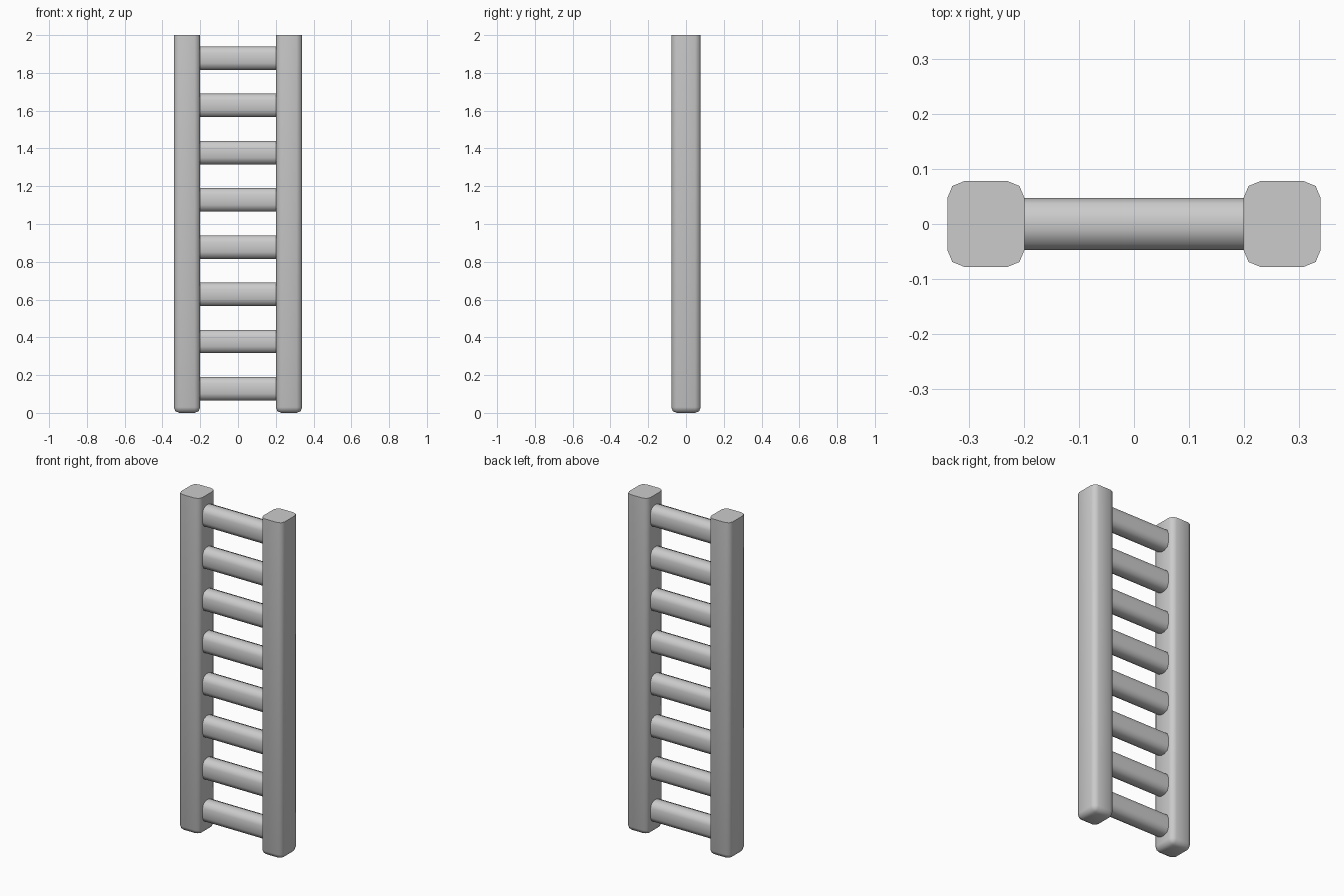
import bpy, bmesh
from math import radians
from mathutils import Vector

if "Cube" in bpy.data.objects:
    bpy.data.objects.remove(bpy.data.objects["Cube"])


def rounded_bar(name, lo, hi, radius, keep):
    """Box from lo to hi with the edges chosen by keep(v1, v2) rounded in two steps."""
    lo, hi = Vector(lo), Vector(hi)
    bm = bmesh.new()
    bmesh.ops.create_cube(bm, size=1)
    for v in bm.verts:
        v.co = Vector([(a + b) / 2 + c * (b - a) for a, b, c in zip(lo, hi, v.co)])
    edges = [e for e in bm.edges if keep(e.verts[0].co, e.verts[1].co)]
    bmesh.ops.bevel(bm, geom=edges, offset=radius, segments=2, profile=0.5,
                    affect='EDGES', clamp_overlap=True)
    bmesh.ops.recalc_face_normals(bm, faces=bm.faces)
    mesh = bpy.data.meshes.new(name)
    bm.to_mesh(mesh)
    bm.free()
    obj = bpy.data.objects.new(name, mesh)
    bpy.context.collection.objects.link(obj)
    bpy.ops.object.select_all(action='DESELECT')
    obj.select_set(True)
    bpy.context.view_layer.objects.active = obj
    bpy.ops.object.shade_smooth_by_angle(angle=radians(50))
    return obj


# Side rails: rounded everywhere except the flat-cut top, mirrored across x
rails = rounded_bar("side_rails", (0.20, -0.078, 0), (0.34, 0.078, 2), 0.03,
                    lambda a, b: min(a.z, b.z) < 1)
mirror = rails.modifiers.new("mirror", 'MIRROR')
mirror.use_axis = (True, False, False)

# Rungs: rounded bars running along x, repeated up the ladder
rungs = rounded_bar("rungs", (-0.202, -0.047, 0.066), (0.202, 0.047, 0.19), 0.035,
                    lambda a, b: abs(a.x - b.x) > 0.1)
array = rungs.modifiers.new("array", 'ARRAY')
array.count = 8
array.use_relative_offset = False
array.use_constant_offset = True
array.constant_offset_displace = (0, 0, 0.25)
